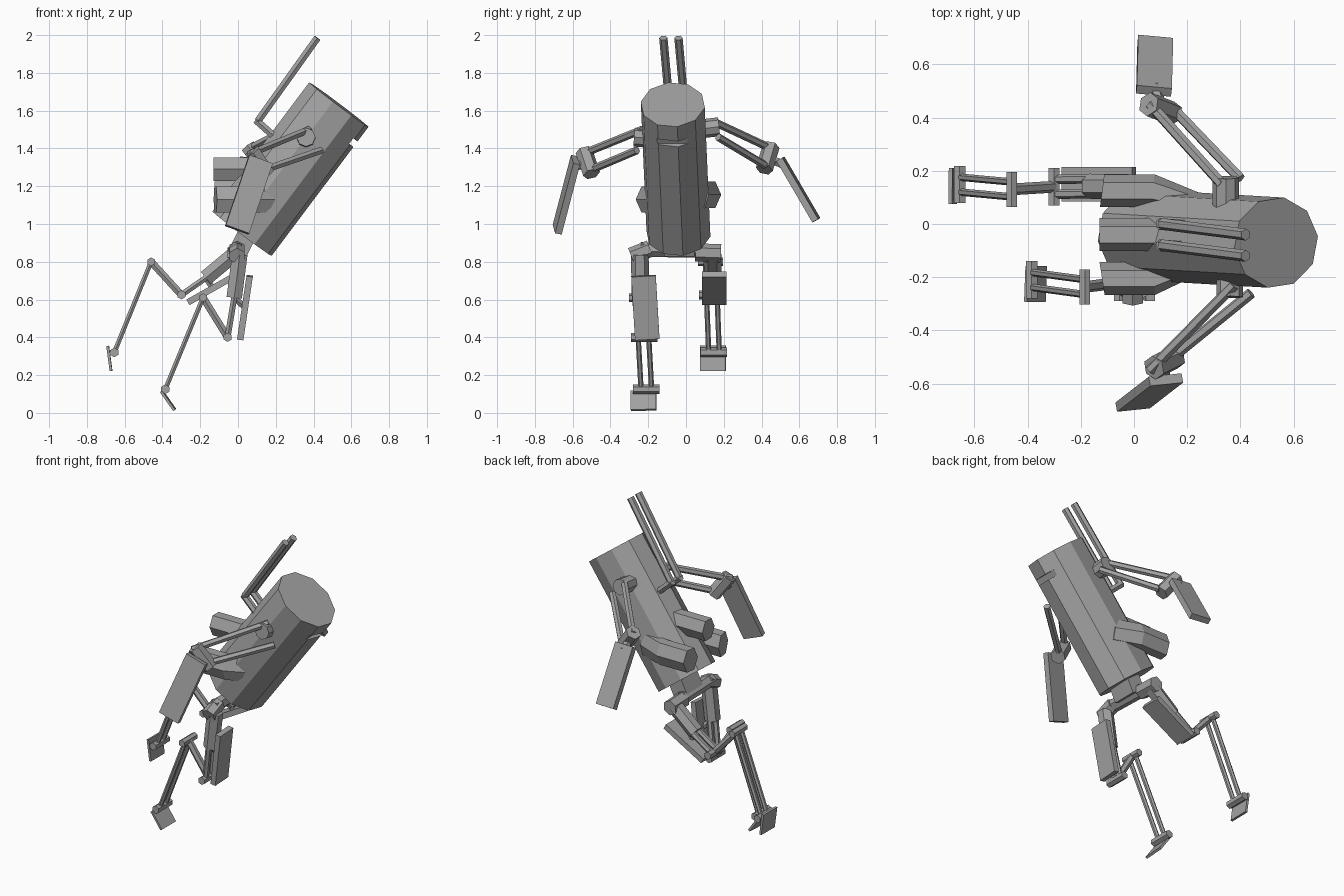
import bpy, bmesh
from math import cos, sin, pi, sqrt
from mathutils import Vector, Matrix

if "Cube" in bpy.data.objects:
    bpy.data.objects.remove(bpy.data.objects["Cube"])

grey = bpy.data.materials.new("mid_grey")
grey.use_nodes = True
GREY = (0.36, 0.36, 0.36, 1)
grey.diffuse_color = GREY
grey.node_tree.nodes["Principled BSDF"].inputs["Base Color"].default_value = GREY


def loft(name, sections, side=(0, 1, 0), n=6, phase=0.0):
    """Skin n-sided rings; each section is (centre, radius along side, other radius)."""
    axis = (Vector(sections[-1][0]) - Vector(sections[0][0])).normalized()
    u = Vector(side)
    u = (u - axis * u.dot(axis)).normalized()
    v = axis.cross(u)
    bm = bmesh.new()
    rings = []
    for c, ru, rv in sections:
        angles = [phase + 2 * pi * i / n for i in range(n)]
        rings.append([bm.verts.new(Vector(c) + u * ru * cos(t) + v * rv * sin(t)) for t in angles])
    for a, b in zip(rings, rings[1:]):
        for i in range(n):
            j = (i + 1) % n
            bm.faces.new((a[i], a[j], b[j], b[i]))
    bm.faces.new(rings[0])
    bm.faces.new(rings[-1])
    bmesh.ops.recalc_face_normals(bm, faces=bm.faces)
    mesh = bpy.data.meshes.new(name)
    bm.to_mesh(mesh)
    bm.free()
    mesh.materials.append(grey)
    ob = bpy.data.objects.new(name, mesh)
    bpy.context.collection.objects.link(ob)
    return ob


def rod(name, a, b, r, n=6, side=(0, 1, 0)):
    return loft(name, [(a, r, r), (b, r, r)], side, n)


def plate(name, a, b, width, thick, side):
    w, t = width / sqrt(2), thick / sqrt(2)
    return loft(name, [(a, w, t), (b, w, t)], side, 4, pi / 4)


def crossbar(name, c, half, r):
    x, y, z = c
    rod(name, (x, y - half, z), (x, y + half, z), r, side=(0, 0, 1))


# Ten-sided leaning torso with a slot below the top cap
low, top = Vector((0.021, -0.04, 0.949)), Vector((0.534, -0.07, 1.632))
torso = loft("torso", [(low, 0.198, 0.172), (top, 0.198, 0.172)], (0.8, 0, -0.6), 10, 0.14)
axis = (top - low).normalized()
out = Vector((0.8, 0, -0.6))
mid = top - axis * 0.115 + out * 0.2
cutter = plate("slot_cutter", mid - out * 0.032, mid + out * 0.05, 0.5, 0.036, (0, 1, 0))
cutter.hide_render = True
cutter.hide_viewport = True
cut = torso.modifiers.new("slot", "BOOLEAN")
cut.object = cutter
cut.operation = "DIFFERENCE"
cut.solver = "EXACT"

# Rear pods
for name, y, yin, z in (("right_pod", -0.205, -0.15, 1.13), ("left_pod", 0.125, 0.08, 1.155)):
    loft(name, [((-0.12, y, z), 0.062, 0.08), ((0.07, y, z), 0.062, 0.08),
                ((0.235, yin, z), 0.04, 0.08)])
loft("centre_pod", [((-0.13, -0.04, 1.29), 0.062, 0.072), ((0.12, -0.04, 1.29), 0.062, 0.072)])

# Pair of bent back rods
for name, y in (("right_back_rod", -0.08), ("left_back_rod", 0.0)):
    bend = (0.105, y, 1.545)
    rod(name, bend, (0.42, y - 0.04, 1.985), 0.022)
    rod(name + "_root", (0.095, y, 1.55), (0.23, y - 0.01, 1.43), 0.022)

# Arms: shoulder, twin rods, elbow, flat forearm
arms = {
    "right": dict(shoulder=((0.36, -0.15, 1.45), (0.36, -0.275, 1.46)),
                  upper=((0.375, -0.23, 1.5), (0.06, -0.55, 1.37)),
                  lower=((0.44, -0.26, 1.39), (0.12, -0.52, 1.28)),
                  elbow=((0.075, -0.54, 1.385), (0.155, -0.5, 1.265)),
                  fore=((0.12, -0.585, 1.34), (-0.005, -0.682, 0.97)), wide=(0.13, 0.015, -0.04)),
    "left": dict(shoulder=((0.345, 0.05, 1.5), (0.345, 0.175, 1.515)),
                 upper=((0.33, 0.15, 1.54), (0.06, 0.45, 1.4)),
                 lower=((0.4, 0.17, 1.46), (0.16, 0.42, 1.31)),
                 elbow=((0.055, 0.45, 1.41), (0.145, 0.415, 1.29)),
                 fore=((0.075, 0.5, 1.345), (0.08, 0.69, 1.02)), wide=(0.13, -0.015, 0)),
}
for s, p in arms.items():
    rod(s + "_shoulder", *p["shoulder"], 0.05, 8, (0, 0, 1))
    rod(s + "_upper_arm_rod", *p["upper"], 0.021)
    rod(s + "_lower_arm_rod", *p["lower"], 0.021)
    rod(s + "_elbow", *p["elbow"], 0.046)
    plate(s + "_forearm", *p["fore"], 0.132, 0.036, p["wide"])
    centre = (Vector(p["elbow"][0]) + Vector(p["elbow"][1])) / 2
    wrist = Vector(p["fore"][0]).lerp(Vector(p["fore"][1]), 0.1)
    rod(s + "_elbow_link", centre, wrist, 0.025)

# Pelvis
rod("hip_bar", (-0.01, -0.24, 0.865), (-0.015, 0.06, 0.86), 0.04)
plate("pelvis_block", (0.07, -0.035, 0.99), (0.0, -0.035, 0.85), 0.16, 0.1, (0, 1, 0))
rod("left_hip", (-0.015, 0.05, 0.85), (-0.015, 0.185, 0.845), 0.048, side=(0, 0, 1))
rod("right_hip", (-0.005, -0.29, 0.83), (-0.005, -0.19, 0.87), 0.045, side=(0, 0, 1))

# Legs: thigh, rods, thigh plate, knee, hock, shin rods, foot
legs = {
    "right": dict(hip=(0.01, -0.245, 0.84), thigh=(-0.02, -0.24, 0.61), knee=(-0.055, -0.22, 0.4),
                  hock=(-0.185, -0.237, 0.61), ankle=(-0.385, -0.21, 0.125),
                  guard=((0.062, -0.225, 0.725), (0.012, -0.205, 0.39)),
                  toe=((-0.405, -0.225, 0.115), (-0.335, -0.225, 0.015))),
    "left": dict(hip=(-0.02, 0.14, 0.84), thigh=(-0.17, 0.142, 0.715), knee=(-0.3, 0.14, 0.625),
                 hock=(-0.46, 0.13, 0.8), ankle=(-0.655, 0.148, 0.32),
                 guard=((0.0, 0.15, 0.735), (-0.265, 0.15, 0.585)),
                 toe=((-0.69, 0.143, 0.355), (-0.672, 0.143, 0.222))),
}
for s, p in legs.items():
    rod(s + "_thigh", p["hip"], p["thigh"], 0.047)
    for tag, dy in (("inner", -0.028), ("outer", 0.028)):
        shift = Vector((0, dy, 0))
        rod(f"{s}_{tag}_thigh_rod", Vector(p["thigh"]) + shift, Vector(p["knee"]) + shift, 0.018)
        rod(f"{s}_{tag}_shin_rod", Vector(p["hock"]) + shift, Vector(p["ankle"]) + shift, 0.014)
    plate(s + "_thigh_guard", *p["guard"], 0.13, 0.034, (0, 1, 0))
    centre = (Vector(p["guard"][0]) + Vector(p["guard"][1])) / 2
    rod(s + "_guard_link", Vector(p["thigh"]), centre, 0.018)
    crossbar(s + "_knee", p["knee"], 0.07, 0.024)
    rod(s + "_hock_link", p["knee"], p["hock"], 0.022)
    crossbar(s + "_hock", p["hock"], 0.066, 0.023)
    crossbar(s + "_ankle", p["ankle"], 0.07, 0.025)
    plate(s + "_foot", *p["toe"], 0.135, 0.014, (0, 1, 0.08))
